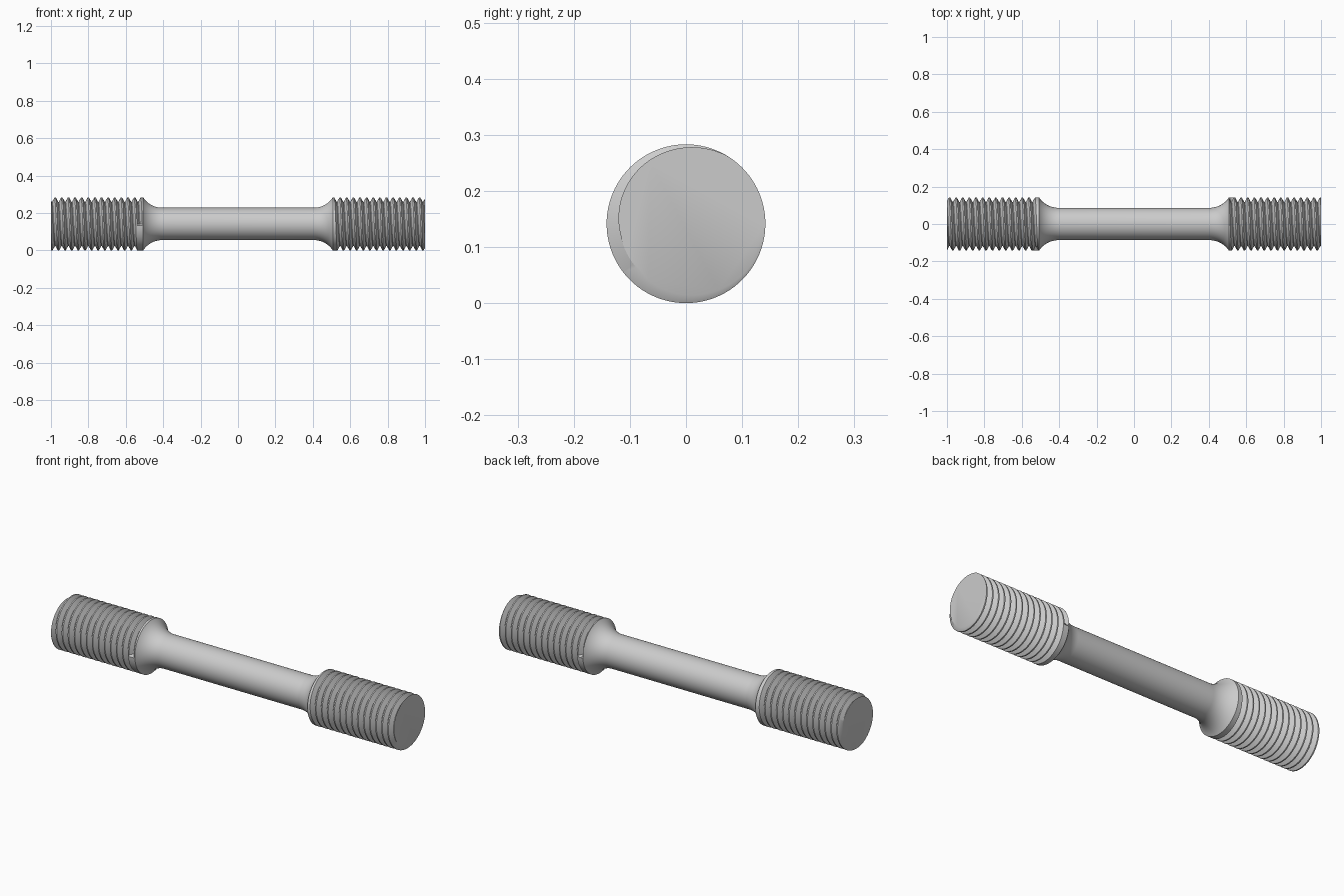
import bpy, bmesh, math

if "Cube" in bpy.data.objects:
    bpy.data.objects.remove(bpy.data.objects["Cube"])

N = 96                      # segments per turn
R, ROOT, GAUGE = 0.1415, 0.118, 0.0865
PITCH = 0.0354
A1, A2 = 0.04 * PITCH, 0.405 * PITCH   # half widths of groove floor and mouth
SHOULDER, NECK = 0.507, 0.405
CZ = R

bm = bmesh.new()


def vert(x, r, i):
    a = 2 * math.pi * (i % N) / N
    return bm.verts.new((x, r * math.cos(a), CZ + r * math.sin(a)))


def groove_radius(d):
    f = min(max((abs(d) - A1) / (A2 - A1), 0), 1)
    return ROOT + (R - ROOT) * f


def thread(xa, xb, outer, x_ref, is_cut):
    """Helical V-groove; x_ref = groove centre at angle 0, is_cut limits its run-out."""
    lo = math.floor((xa - x_ref) / PITCH * N) - 2 * N
    hi = math.ceil((xb - x_ref) / PITCH * N) + 2 * N
    rows = []
    for i in range(lo, hi + 1):
        xc = x_ref + PITCH * i / N
        row = []
        for off in (-A2, -A1, A1, A2):
            x = min(max(xc + off, xa), xb)
            if x == outer:
                d = (x - xc) / PITCH
                r = groove_radius((d - round(d)) * PITCH)
            elif x in (xa, xb) or not is_cut(i):
                r = R
            else:
                r = groove_radius(off)
            row.append(vert(x, r, i))
        rows.append(row)
    for k in range(len(rows) - 1):
        a, b = rows[k], rows[k + 1]
        for j in range(3):
            bm.faces.new((a[j], b[j], b[j + 1], a[j + 1]))
        if k + N + 1 < len(rows):        # crest up to the next turn
            c, d = rows[k + N], rows[k + N + 1]
            bm.faces.new((a[3], b[3], d[0], c[0]))


# threaded grips
start_r = 1 - PITCH * (13 + 205 / 360)
thread(SHOULDER, 1.0, 1.0, start_r, lambda i: i >= 0)
start_l = -0.526 - PITCH / 2
thread(-1.0, -SHOULDER, -1.0, start_l, lambda i: i <= N // 2)

# gauge section with a fillet arc at each end
dx, dr = SHOULDER - NECK, R - GAUGE
rad = (dx * dx + dr * dr) / (2 * dr)
amax = math.asin(dx / rad)
arc = [(NECK + rad * math.sin(amax * k / 12),
        GAUGE + rad * (1 - math.cos(amax * k / 12))) for k in range(13)]
profile = [(-x, r) for x, r in reversed(arc)] + arc
rings = [[vert(x, r, i) for i in range(N)] for x, r in profile]
for a, b in zip(rings, rings[1:]):
    for i in range(N):
        j = (i + 1) % N
        bm.faces.new((a[i], a[j], b[j], b[i]))

# weld the parts and close the flat ends
bmesh.ops.remove_doubles(bm, verts=bm.verts, dist=1e-5)
bmesh.ops.delete(bm, geom=[v for v in bm.verts if not v.link_faces], context='VERTS')
for end in (-1.0, 1.0):
    rim = [e for e in bm.edges if e.is_boundary
           and all(abs(v.co.x - end) < 1e-4 for v in e.verts)]
    bmesh.ops.holes_fill(bm, edges=rim, sides=0)
bmesh.ops.recalc_face_normals(bm, faces=bm.faces)

mesh = bpy.data.meshes.new("threaded_test_bar")
bm.to_mesh(mesh)
bm.free()
bar = bpy.data.objects.new("threaded_test_bar", mesh)
bpy.context.collection.objects.link(bar)
bpy.context.view_layer.objects.active = bar
bar.select_set(True)
bpy.ops.object.shade_smooth_by_angle(angle=math.radians(30))
